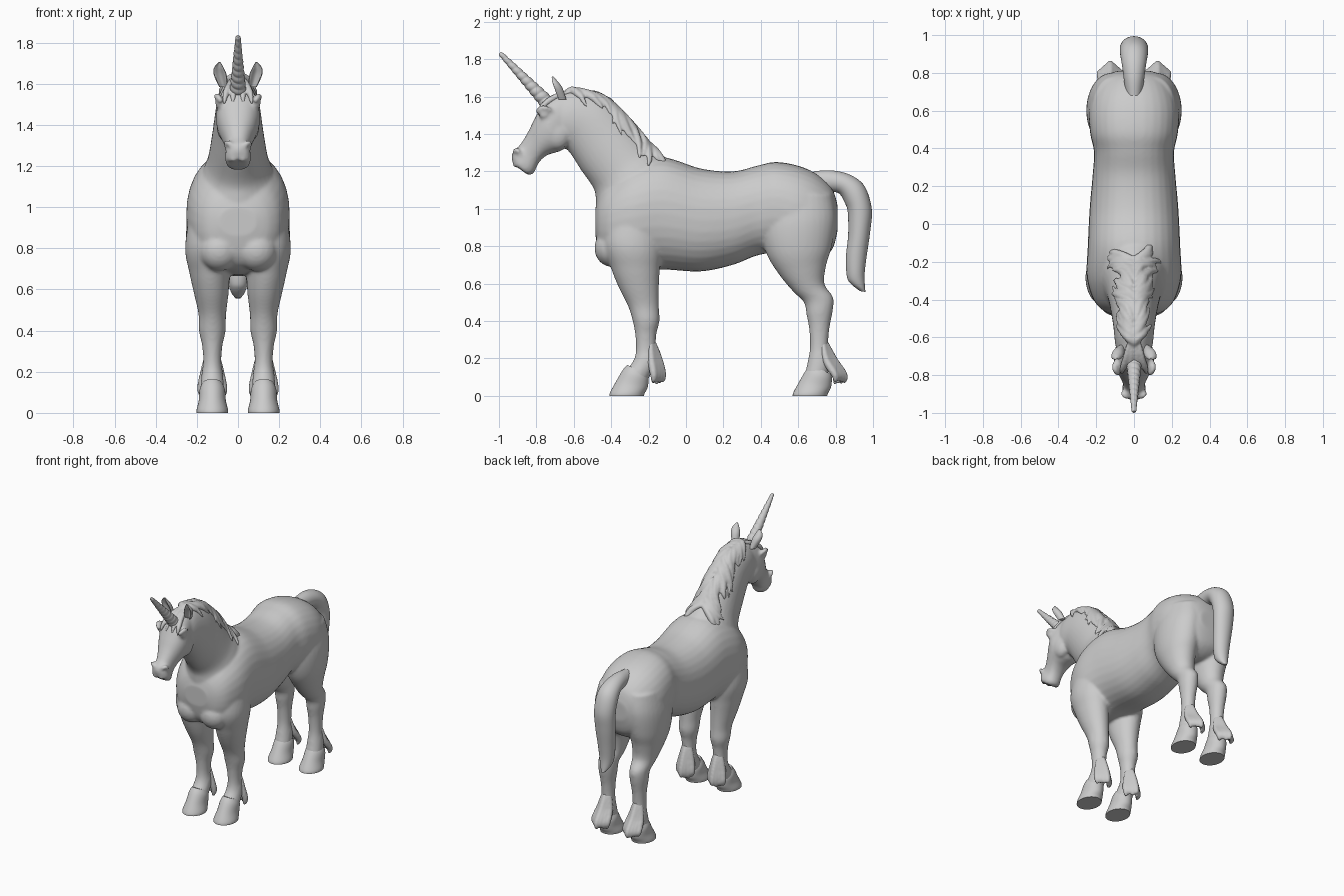
import bpy, bmesh, math, random
from mathutils import Vector

random.seed(4)


def spline(pts, t):
    """Catmull-Rom value of a list of equal-length tuples at parameter t."""
    i = min(max(int(t), 0), len(pts) - 2)
    f = t - i
    p = [pts[min(max(i + k, 0), len(pts) - 1)] for k in (-1, 0, 1, 2)]
    return [0.5 * (2*b + (c - a)*f + (2*a - 5*b + 4*c - d)*f*f + (3*b - a - 3*c + d)*f**3)
            for a, b, c, d in zip(*p)]


def on_section(s, ang, side=1, power=2.0, dent=0.0):
    """Point on a section (ya, za, yb, zb, x, half width); a is at 90 degrees."""
    ya, za, yb, zb, x, w = s
    c, n = (math.copysign(abs(q) ** (2 / power), q) for q in (math.cos(ang), math.sin(ang)))
    if n > 0:
        n *= 1 - dent * n * n
    return Vector((side * (x + w * c), (ya + yb) / 2 + (ya - yb) / 2 * n, (za + zb) / 2 + (za - zb) / 2 * n))


def skin(bm, rings):
    vs = [[bm.verts.new(p) for p in r] for r in rings]
    n = len(vs[0])
    for r, q in zip(vs, vs[1:]):
        for k in range(n):
            bm.faces.new((r[k], r[(k + 1) % n], q[(k + 1) % n], q[k]))
    bm.faces.new(vs[0])
    bm.faces.new(vs[-1])


def loft(bm, secs, side=1, power=2.0, dent=0.0, sub=6, n=32):
    m = (len(secs) - 1) * sub
    skin(bm, [[on_section(spline(secs, i / sub), 2 * math.pi * k / n, side, power, dent)
               for k in range(n)] for i in range(m + 1)])


def strand(bm, pts, radius, sub=5, n=8):
    """Tapering lock of hair through the given points."""
    m = (len(pts) - 1) * sub
    c = [Vector(spline(pts, i / sub)) for i in range(m + 1)]
    rings = []
    for i, p in enumerate(c):
        d = (c[min(i + 1, m)] - c[max(i - 1, 0)]).normalized()
        u = d.cross(Vector((0.3, 0.8, 0.5))).normalized()
        v = d.cross(u)
        r = radius * (0.12 + 0.88 * math.sin(math.pi * (0.12 + 0.86 * i / m)) ** 0.8)
        rings.append([p + r * (u * math.cos(2*math.pi*k/n) + v * math.sin(2*math.pi*k/n)) for k in range(n)])
    skin(bm, rings)


def ball(bm, loc, radii):
    vs = bmesh.ops.create_uvsphere(bm, u_segments=20, v_segments=12, radius=1)["verts"]
    for v in vs:
        v.co = Vector([l + r * q for l, r, q in zip(loc, radii, v.co)])


def finish(bm, name, voxel=0, smooth=0):
    bmesh.ops.recalc_face_normals(bm, faces=bm.faces[:])
    me = bpy.data.meshes.new(name)
    bm.to_mesh(me)
    bm.free()
    ob = bpy.data.objects.new(name, me)
    bpy.context.collection.objects.link(ob)
    bpy.ops.object.select_all(action='DESELECT')
    ob.select_set(True)
    bpy.context.view_layer.objects.active = ob
    bpy.ops.object.shade_smooth_by_angle(angle=math.radians(50))
    if voxel:
        rm = ob.modifiers.new("blend", 'REMESH')
        rm.mode, rm.voxel_size, rm.use_smooth_shade = 'VOXEL', voxel, True
        sm = ob.modifiers.new("soften", 'SMOOTH')
        sm.factor, sm.iterations = 0.5, smooth
    return ob


TORSO = [(-.485, 1.0, -.485, .86, 0, .09), (-.46, 1.08, -.46, .76, 0, .16), (-.40, 1.16, -.40, .70, 0, .215),
         (-.28, 1.24, -.28, .67, 0, .25), (-.12, 1.275, -.12, .675, 0, .245), (.08, 1.215, .08, .665, 0, .235),
         (.25, 1.2, .25, .70, 0, .22), (.38, 1.23, .38, .75, 0, .212), (.48, 1.25, .48, .76, 0, .232),
         (.6, 1.23, .6, .72, 0, .24), (.7, 1.185, .7, .72, 0, .215), (.78, 1.11, .78, .78, 0, .16),
         (.81, 1.02, .81, .88, 0, .09)]
NECK = [(-.02, 1.2, -.40, .85, 0, .16), (-.11, 1.275, -.475, 1.0, 0, .175), (-.2, 1.35, -.49, 1.1, 0, .147),
        (-.32, 1.49, -.56, 1.205, 0, .125), (-.44, 1.595, -.63, 1.31, 0, .11), (-.58, 1.635, -.68, 1.335, 0, .1),
        (-.66, 1.61, -.73, 1.37, 0, .085)]
HEAD = [(-.62, 1.63, -.62, 1.37, 0, .08), (-.70, 1.605, -.66, 1.315, 0, .098), (-.765, 1.56, -.70, 1.30, 0, .106),
        (-.81, 1.48, -.745, 1.285, 0, .09), (-.845, 1.41, -.78, 1.255, 0, .07), (-.885, 1.345, -.80, 1.22, 0, .058),
        (-.928, 1.30, -.815, 1.19, 0, .062), (-.928, 1.25, -.84, 1.18, 0, .055), (-.905, 1.225, -.865, 1.195, 0, .03)]
FRONT_LEG = [(-.40, 1.02, -.14, 1.02, .135, .09), (-.44, .82, -.13, .80, .145, .112), (-.40, .68, -.14, .68, .138, .098),
             (-.36, .58, -.145, .58, .13, .084), (-.31, .48, -.145, .48, .125, .067), (-.285, .40, -.142, .40, .125, .065),
             (-.272, .33, -.158, .33, .125, .05), (-.267, .25, -.162, .25, .125, .044),
             (-.28, .19, -.15, .19, .125, .052), (-.32, .13, -.19, .11, .125, .057), (-.34, .06, -.22, .06, .125, .056)]
HIND_LEG = [(.42, 1.07, .78, 1.08, .10, .12), (.40, .9, .80, .95, .12, .13), (.43, .76, .78, .80, .13, .118),
            (.50, .645, .75, .70, .13, .095), (.575, .555, .74, .60, .125, .075), (.63, .50, .785, .53, .125, .062),
            (.645, .43, .787, .47, .125, .058), (.658, .36, .767, .36, .125, .047), (.663, .26, .76, .26, .125, .044),
            (.65, .18, .775, .19, .125, .052), (.635, .11, .755, .1, .125, .056), (.63, .06, .75, .06, .125, .056)]
HOOF = [(-.315, .165, -.2, .115, .125, .05), (-.34, .135, -.2, .085, .125, .062), (-.375, .075, -.205, .045, .125, .066),
        (-.405, .02, -.22, .015, .125, .076), (-.41, 0, -.225, 0, .125, .076)]
EAR = [(-.70, 1.585, -.64, 1.585, .07, .022), (-.722, 1.64, -.66, 1.645, .086, .031),
       (-.728, 1.675, -.685, 1.68, .093, .024), (-.722, 1.705, -.71, 1.707, .09, .005)]
TAIL = [(.68, 1.2, .70, 1.08, 0, .045), (.78, 1.205, .775, 1.09, 0, .055), (.88, 1.18, .82, 1.08, 0, .065),
        (.955, 1.12, .85, 1.03, 0, .074), (.993, 1.0, .865, .98, 0, .075), (.985, .88, .867, .86, 0, .07),
        (.965, .74, .855, .74, 0, .06), (.955, .65, .86, .64, 0, .05), (.957, .58, .88, .60, 0, .035),
        (.96, .555, .93, .56, 0, .012)]

# Body: torso, neck, head and legs blended into one skin
body = bmesh.new()
loft(body, TORSO, power=2.25)
loft(body, NECK)
loft(body, HEAD, power=2.3)
for s in (1, -1):
    loft(body, FRONT_LEG, s)
    loft(body, HIND_LEG, s)
    ball(body, (s * .09, -.40, .79), (.1, .09, .1))          # chest muscle
    ball(body, (s * .055, -.69, 1.40), (.05, .075, .085))    # cheek
    ball(body, (s * .09, -.758, 1.503), (.022, .028, .022))  # eye
    strand(body, [(s*.08, -.80, 1.515), (s*.102, -.765, 1.54), (s*.095, -.71, 1.52)], .017)   # brow
    strand(body, [(s*.03, -.925, 1.30), (s*.055, -.905, 1.315), (s*.06, -.885, 1.285)], .014)  # nostril rim
    strand(body, [(s*.01, -.925, 1.232), (s*.048, -.892, 1.238), (s*.055, -.85, 1.25)], .014)  # lip
finish(body, "body", voxel=.0095, smooth=7)

# Hooves with flat soles
hooves = bmesh.new()
for s in (1, -1):
    for dy in (0, .98):
        loft(hooves, [(a + dy, b, c + dy, d, x, w) for a, b, c, d, x, w in HOOF], s)
for v in hooves.verts:
    v.co.z = max(v.co.z, 0)
finish(hooves, "hooves")

# Ears with hollow fronts
ears = bmesh.new()
for s in (1, -1):
    loft(ears, EAR, s, dent=1.1)
finish(ears, "ears")

# Tail
tail = bmesh.new()
loft(tail, TAIL)
finish(tail, "tail")

# Spiral horn
horn = bmesh.new()
base, tip = Vector((0, -.735, 1.56)), Vector((0, -.995, 1.833))
d = (tip - base).normalized()
u = Vector((1, 0, 0))
w = d.cross(u)
rings = []
for i in range(111):
    t = i / 110
    ring = []
    for k in range(24):
        a = 2 * math.pi * k / 24
        r = (.041 - .029 * t) * (.9 + .12 * abs(math.sin(a / 2 + t * math.pi * 10)))
        r *= 1 if t < .98 else .6 + .4 * (1 - t) / .02
        ring.append(base.lerp(tip, t) + r * (u * math.cos(a) + w * math.sin(a)))
    rings.append(ring)
skin(horn, rings)
finish(horn, "horn")

# Mane: wavy locks laid over both sides of the crest, plus a forelock
mane = bmesh.new()
for s in (1, -1):
    for i in range(17):
        t0 = 5.7 - i * .24
        drop = random.uniform(38, 62)
        pts = []
        for j in range(5):
            f = j / 4
            ang = math.radians(92 - drop * f + 6 * math.sin(4.5 * f + i))
            t = max(t0 - f * random.uniform(1.05, 1.3), .75)
            pts.append(on_section(spline(NECK, t), ang, s))
        strand(mane, [tuple(p) for p in pts], random.uniform(.017, .025))
    for k in range(2):
        x = s * (.015 + .025 * k)
        strand(mane, [(x * .6, -.62, 1.625), (x, -.70, 1.597), (x * 1.5, -.765, 1.55), (x * 1.7, -.79, 1.50)], .018)
finish(mane, "mane", voxel=.007, smooth=3)

# Feathering behind the fetlocks
feather = bmesh.new()
for s in (1, -1):
    for y0, y1, y2 in ((-.175, -.145, -.125), (.745, .79, .845)):
        for k in range(-3, 4):
            x, b = s * .125, abs(k) * .013
            strand(feather, [(x + k * .007, y0 - b * .4, .29), (x + k * .013, y1 - b, .19),
                             (x + k * .018, y2 - b * 1.2, .11),
                             (x + k * .015, y2 - b * 1.3, .06 + random.uniform(0, .02))], .023)
finish(feather, "fetlock_hair", voxel=.007, smooth=3)
